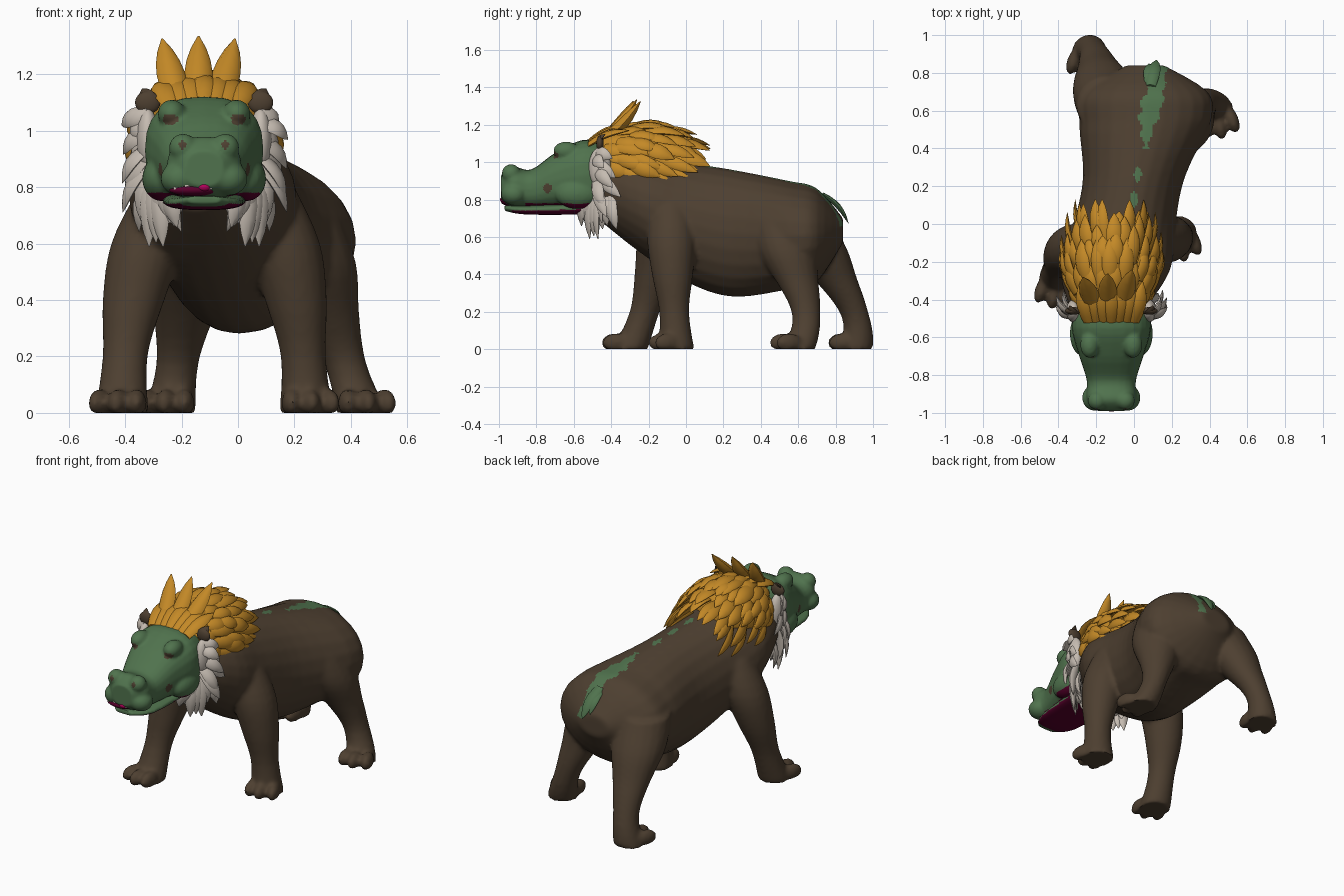
import bpy, bmesh, math, random
from mathutils import Vector, Matrix

random.seed(4)
default_cube = bpy.data.objects.get("Cube")
if default_cube:
    bpy.data.objects.remove(default_cube)
SIDES = (-1, 1)
MIDDLE = -.12  # centre line of the turned head


def material(name, *colour):
    mat = bpy.data.materials.new(name)
    mat.use_nodes = True
    mat.diffuse_color = (*colour, 1)
    mat.node_tree.nodes["Principled BSDF"].inputs["Base Color"].default_value = (*colour, 1)
    return mat


BROWN = material("brown hide", .075, .05, .03)
GREEN = material("green skin", .08, .17, .075)
GOLD = material("gold hair", .55, .25, .02)
WHITE = material("pale fur", .56, .5, .44)
MAROON = material("maroon mouth", .1, 0, .025)
PINK = material("pink tongue", .45, 0, .1)


def spline(stations, steps=4):
    """Smooth curve through the stations, in as many dimensions as they have."""
    points = [Vector(s) for s in stations]
    for i, (start, end) in enumerate(zip(points, points[1:])):
        before = points[max(i - 1, 0)]
        after = points[min(i + 2, len(points) - 1)]
        for k in range(steps):
            t = k / steps
            ease = t * t * (3 - 2 * t)
            leave, arrive = t * (1 - t) ** 2, t * t * (t - 1)
            yield start.lerp(end, ease) + (end - before) * leave / 2 + (after - start) * arrive / 2
    yield points[-1]


def skin(bm, loops):
    """Bridge matching loops of vertices and close both ends."""
    for near, far in zip(loops, loops[1:]):
        for i in range(len(near)):
            bm.faces.new((near[i - 1], near[i], far[i], far[i - 1]))
    bm.faces.new(loops[0])
    bm.faces.new(loops[-1])


def circle(count, power=2):
    for i in range(count):
        angle = math.tau * i / count
        yield [math.copysign(abs(f(angle)) ** (2 / power), f(angle)) for f in (math.cos, math.sin)]


def trunk(bm, stations, centre, power=2):
    """Stations along y give y, top, bottom and half width."""
    loops = []
    for y, top, bottom, half in spline(stations):
        middle, tall = (top + bottom) / 2, (top - bottom) / 2
        loops.append([bm.verts.new((centre(y) + u * half, y, middle + v * tall)) for u, v in circle(24, power)])
    skin(bm, loops)


def leg(bm, hip, foot, radii, place):
    """Column from hip to foot, with three splayed toes."""
    hip, foot = Vector(hip), Vector(foot)
    last = len(radii) - 1
    loops = []
    for step, radius in spline(list(enumerate(radii))):
        t = step / last
        x, y = place(t)
        at = Vector((hip.x + (foot.x - hip.x) * x, hip.y + (foot.y - hip.y) * y, hip.z * (1 - t)))
        if place is hind_path:
            at.y += .07 * math.sin(math.pi * t * t)  # hock
        loops.append([bm.verts.new(at + Vector((u, v, 0)) * radius) for u, v in circle(20)])
    skin(bm, loops)
    outward = math.copysign(.2, foot.x)
    for toe in (-1, 0, 1):
        ball(bm, (foot.x + outward * .07 + toe * .065, foot.y - .08 + abs(toe) * .02 + toe * outward * .06, .035),
             (.035, .075, .05), outward + toe * .15)


def fore_path(t):
    return 1 - (1 - t) ** 2, t * t


def hind_path(t):
    return t, t


def ball(bm, centre, radii, turn=0):
    matrix = Matrix.Translation(centre) @ Matrix.Rotation(turn, 4, "Z") @ Matrix.Diagonal((*radii, 1))
    bmesh.ops.create_uvsphere(bm, u_segments=20, v_segments=12, radius=1, matrix=matrix)


def lock(bm, root, tip, width, out, bulge=.02, thick=.4):
    """Leaf-shaped, curved lock of hair from root to tip."""
    root, tip = Vector(root), Vector(tip)
    axis = (tip - root).normalized()
    side = axis.cross(Vector(out)).normalized()
    up = side.cross(axis)
    loops = []
    for step in range(7):
        t = step / 6.1
        wide = width * 1.2 * (1 - t * t) * (.6 + t)
        centre = root.lerp(tip, t) + up * bulge * math.sin(math.pi * t)
        loops.append([bm.verts.new(centre + (side * u + up * v * thick) * wide) for u, v in circle(8)])
    skin(bm, loops)


def finish(name, bm, materials, voxel=0):
    """Turn the parts into an object, fused into one soft skin if a voxel size is given."""
    bmesh.ops.recalc_face_normals(bm, faces=bm.faces)
    mesh = bpy.data.meshes.new(name)
    bm.to_mesh(mesh)
    bm.free()
    part = bpy.data.objects.new(name, mesh)
    bpy.context.collection.objects.link(part)
    for mat in materials:
        mesh.materials.append(mat)
    bpy.ops.object.select_all(action="DESELECT")
    part.select_set(True)
    bpy.context.view_layer.objects.active = part
    if voxel:
        fuse = part.modifiers.new("fuse", "REMESH")
        fuse.mode, fuse.voxel_size = "VOXEL", voxel
        soften = part.modifiers.new("soften", "SMOOTH")
        soften.iterations = 5
        for modifier in ("fuse", "soften"):
            bpy.ops.object.modifier_apply(modifier=modifier)
    bpy.ops.object.shade_smooth_by_angle(angle=math.radians(50))
    return part


def head_line(y):
    return MIDDLE


# Body: trunk and four striding legs fused into one skin
bm = bmesh.new()
trunk(bm, [(.84, .7, .57, .1), (.7, .86, .36, .33), (.55, .9, .32, .35), (.25, .96, .28, .27),
           (0, 1, .36, .27), (-.25, 1.05, .52, .29), (-.5, 1.05, .72, .17)],
      lambda y: min(y / 5 - .05, .06))
fore, hind = (.1, .13, .11, .08, .095), (.16, .16, .11, .075, .09)
leg(bm, (.1, -.08, .8), (.24, -.05), fore, fore_path)
leg(bm, (-.25, -.12, .8), (-.41, -.3), fore, fore_path)
leg(bm, (.2, .5, .7), (.44, .6), hind, hind_path)
leg(bm, (-.14, .62, .7), (-.24, .91), hind, hind_path)
for vert in bm.verts:
    vert.co.z = max(vert.co.z, 0)
body = finish("body", bm, [BROWN, GREEN], .013)

# Green stripe and spots along the back
for face in body.data.polygons:
    x, y, z = face.center
    t = (y - .4) / .46
    wave = math.sin(math.pi * t)
    stripe = 0 < t < 1 and abs(x - .065 - t * t / 9) < .015 + .04 * wave * wave + .008 * math.sin(y * 70)
    spot = any(math.hypot(x + .02 - k * .02, (y - k * .13) / 2) < .02 for k in range(3))
    if z > .66 and face.normal.z > 0 and (stripe or spot):
        face.material_index = 1

# Tail flap
bm = bmesh.new()
lock(bm, (.09, .73, .83), (.12, .87, .67), .035, (0, 1, 1))
lock(bm, (.08, .74, .81), (.08, .85, .7), .03, (0, 1, 1))
finish("tail", bm, [GREEN])

# Head: long skull, broad muzzle, nostrils, lips, brows and cheeks
bm = bmesh.new()
trunk(bm, [(-.99, .93, .8, .07), (-.93, .98, .76, .13), (-.83, .96, .75, .13), (-.7, 1.05, .75, .17),
           (-.55, 1.12, .74, .21), (-.42, 1.1, .76, .19)], head_line, 2.5)
for side in SIDES:
    ball(bm, (MIDDLE + side * .075, -.935, .94), (.05, .05, .05))
    ball(bm, (MIDDLE + side * .085, -.92, .83), (.07, .07, .06))
    ball(bm, (MIDDLE + side * .115, -.64, 1.06), (.05, .07, .05))
    ball(bm, (MIDDLE + side * .15, -.58, .83), (.07, .12, .08))
head = finish("head", bm, [GREEN, BROWN, MAROON], .009)
for face in head.data.polygons:
    x, y, z = face.center
    across = abs(x - MIDDLE)
    eye = y < -.6 and math.hypot(across - .12, (z - 1.04) * 1.4) < .027
    nostril = y < -.9 and math.hypot(across - .075, z - .95) < .014
    cheek = math.hypot(y + .74, z - .86) < .024
    if eye or nostril or cheek:
        face.material_index = 1
    elif z < .78 and y > -.86 and face.normal.z < -.6:
        face.material_index = 2

# Lower jaw, green at the lip and maroon underneath
bm = bmesh.new()
trunk(bm, [(-.97, .77, .74, .06), (-.85, .77, .72, .13), (-.52, .79, .72, .15)], head_line, 2.5)
jaw = finish("lower_jaw", bm, [GREEN, MAROON], .008)
for face in jaw.data.polygons:
    if face.normal.z < -.35 and face.center.y > -.93:
        face.material_index = 1

# Mouth opening, tongue and teeth
bm = bmesh.new()
ball(bm, (MIDDLE - .04, -.95, .79), (.085, .04, .022))
finish("mouth", bm, [MAROON])
bm = bmesh.new()
ball(bm, (MIDDLE, -.98, .8), (.022, .014, .014))
finish("tongue", bm, [PINK])
bm = bmesh.new()
for tooth in (-4, -3, -2, 1, 2):
    spot = (MIDDLE - .02 + tooth * .02, -.98 + abs(tooth) * .003, .8)
    bmesh.ops.create_cube(bm, size=.016, matrix=Matrix.Translation(spot))
finish("teeth", bm, [WHITE])

# Ears
bm = bmesh.new()
for side in SIDES:
    ball(bm, (MIDDLE + side * .2, -.46, 1.1), (.045, .02, .04))
    lock(bm, (MIDDLE + side * .18, -.46, 1.08), (MIDDLE + side * .22, -.43, 1.15), .03, (0, -1, 0))
finish("ears", bm, [BROWN])

# Mane: a cap covered by rows of swept-back locks
bm = bmesh.new()
ball(bm, (MIDDLE, -.3, 1), (.22, .22, .19))
for row in range(6):
    grow = math.sin(math.pi * (.28 + row / 10))
    for column in range(-5, 6):
        angle = math.radians(column * 19 + random.uniform(-5, 5) + row % 2 * 9)
        out = Vector((math.sin(angle), 0, math.cos(angle)))
        root = Vector((MIDDLE + out.x * .22 * grow, row * .07 - .44, 1 + out.z * .19 * grow))
        sweep = Vector((0, random.uniform(.15, .23), -.03 - row * .008 - abs(out.x) * .03))
        lock(bm, root, root + sweep + out * .05, random.uniform(.033, .045), out)
# Tall crest spikes over the brow, then the hairline
for spike in (-1, 0, 1):
    lock(bm, (MIDDLE - .02 + spike * .07, -.46, 1.1), (MIDDLE - .02 + spike * .13, -.26 + spike * .02, 1.34 - spike * spike * .01),
         .05, (0, -1, .6), -.015, .6)
for strand in range(-3, 4):
    droop = abs(strand) * .01
    lock(bm, (MIDDLE + strand * .04, -.52, 1.11 - droop / 2), (MIDDLE + strand * .055, -.3, 1.2 - droop),
         .04, (strand / 10, -.3, 1))
finish("mane", bm, [GOLD])

# Pale cheek fur and hanging beard, mirrored across the head
bm = bmesh.new()
for side in SIDES:
    ball(bm, (MIDDLE + side * .2, -.46, .97), (.04, .06, .11))
    ball(bm, (MIDDLE + side * .13, -.51, .77), (.07, .045, .09), side / 2)
    for k in range(7):
        z = 1.06 - k * .03
        lock(bm, (MIDDLE + side * .2, -.48, z),
             (MIDDLE + side * random.uniform(.25, .3), random.uniform(-.45, -.33), z - .04 - k * .022),
             .035, (side, -.5, .2))
        lock(bm, (MIDDLE + side * (.11 + k * .013), k * .016 - .54, .84 + k * .01),
             (MIDDLE + side * (.07 + k * .025), k * .022 - .58, .6 + abs(k - 4) * .035 - k % 2 * .05),
             .04, (side / 2, -1, 0), .02, .5)
        lock(bm, (MIDDLE + side * (.1 + k * .016), k * .015 - .49, .82),
             (MIDDLE + side * (.08 + k * .025), k * .025 - .52, .64 + k % 3 * .02),
             .035, (side, -.6, 0), .02, .5)
finish("cheek_fur_and_beard", bm, [WHITE])
